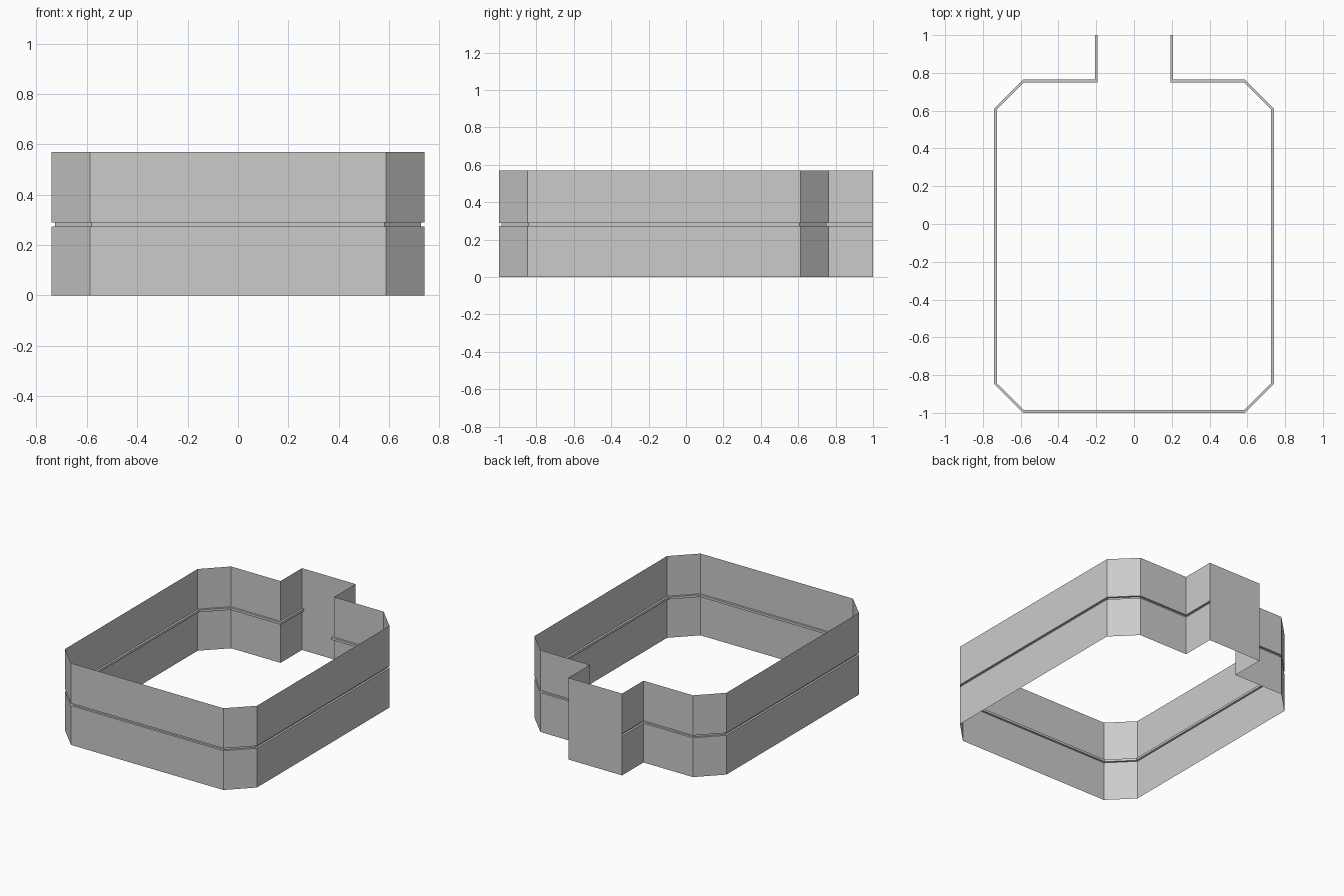
import bpy
from mathutils import Vector

if "Cube" in bpy.data.objects:
    bpy.data.objects.remove(bpy.data.objects["Cube"])

HEIGHT = 0.57
GROOVE_LOW, GROOVE_HIGH = 0.274, 0.29
DEPTH = 0.014
ALCOVE_X = 0.207

# Right half of the room outline, alcove end to front; mirrored for the left
half = [(ALCOVE_X, 1.0), (ALCOVE_X, 0.764), (0.588, 0.764),
        (0.74, 0.612), (0.74, -0.848), (0.588, -1.0)]
path = [Vector(p) for p in half] + [Vector((-x, y)) for x, y in reversed(half)]


def inset(points, dist):
    """Mitred offset of an open clockwise path towards the room interior."""
    normals = []
    for a, b in zip(points, points[1:]):
        d = (b - a).normalized()
        normals.append(Vector((d.y, -d.x)))
    result = []
    for i, p in enumerate(points):
        n1 = normals[max(i - 1, 0)]
        n2 = normals[min(i, len(normals) - 1)]
        result.append(p + (n1 + n2) * dist / (1 + n1.dot(n2)))
    return result


def add_mesh(name, verts, faces):
    mesh = bpy.data.meshes.new(name)
    mesh.from_pydata(verts, [], faces)
    mesh.update()
    obj = bpy.data.objects.new(name, mesh)
    bpy.context.collection.objects.link(obj)
    return obj


def strip(name, rings):
    """Thin sheet lofted through (outline, height) rings."""
    n = len(path)
    verts = [(p.x, p.y, z) for outline, z in rings for p in outline]
    faces = [(r * n + i, (r + 1) * n + i, (r + 1) * n + i + 1, r * n + i + 1)
             for r in range(len(rings) - 1) for i in range(n - 1)]
    return add_mesh(name, verts, faces)


inner = inset(path, DEPTH)

# Lower and upper wall bands
strip("lower_wall", [(path, 0), (path, GROOVE_LOW)])
strip("upper_wall", [(path, GROOVE_HIGH), (path, HEIGHT)])

# Recessed groove between the bands, showing as a ridge inside
strip("wall_groove", [(path, GROOVE_LOW), (inner, GROOVE_LOW),
                      (inner, GROOVE_HIGH), (path, GROOVE_HIGH)])

# Plain panel closing the alcove at the back
add_mesh("alcove_back_panel",
         [(ALCOVE_X, 1, 0), (-ALCOVE_X, 1, 0),
          (-ALCOVE_X, 1, HEIGHT), (ALCOVE_X, 1, HEIGHT)],
         [(0, 1, 2, 3)])
